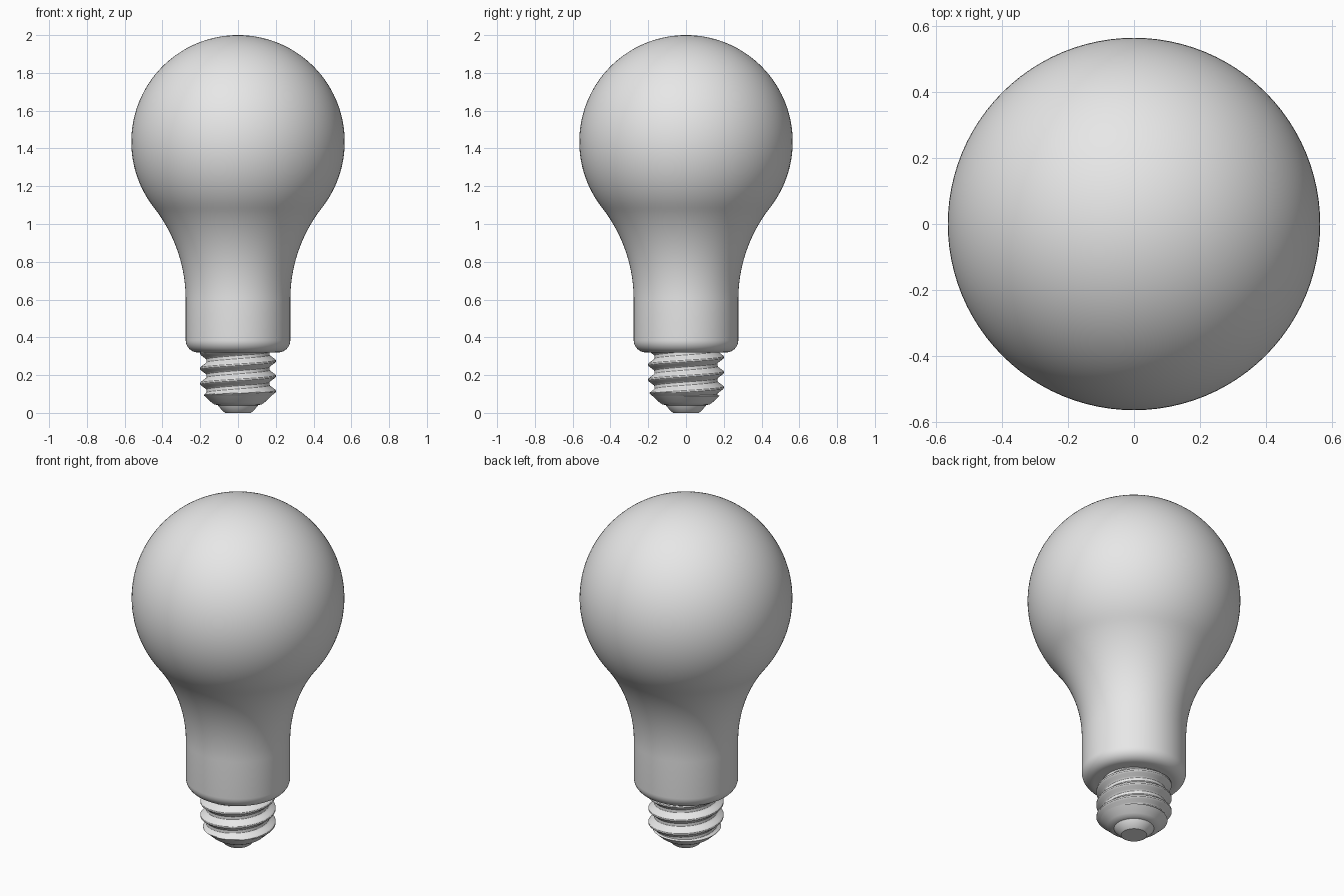
import bpy
import bmesh
from math import sin, cos, pi, tau, floor, hypot, atan2, radians

cube = bpy.data.objects.get("Cube")
if cube:
    bpy.data.objects.remove(cube, do_unlink=True)

grey = bpy.data.materials.new("plain grey")
grey.use_nodes = True
grey.diffuse_color = (0.8, 0.8, 0.8, 1)
grey.node_tree.nodes["Principled BSDF"].inputs["Base Color"].default_value = (0.8, 0.8, 0.8, 1)


def finish(bm, name, angle):
    """Turn a bmesh into a smooth object with sharp edges kept."""
    bmesh.ops.remove_doubles(bm, verts=bm.verts, dist=0.0001)
    bmesh.ops.recalc_face_normals(bm, faces=bm.faces)
    mesh = bpy.data.meshes.new(name)
    bm.to_mesh(mesh)
    bm.free()
    obj = bpy.data.objects.new(name, mesh)
    bpy.context.collection.objects.link(obj)
    mesh.materials.append(grey)
    bpy.ops.object.select_all(action="DESELECT")
    obj.select_set(True)
    bpy.context.view_layer.objects.active = obj
    bpy.ops.object.shade_smooth_by_angle(angle=radians(angle))
    return obj


def lathe(name, profile, angle=30, steps=96):
    """Spin a closed (radius, height) profile around z."""
    bm = bmesh.new()
    verts = [bm.verts.new((r, 0, z)) for r, z in profile]
    edges = [bm.edges.new(pair) for pair in zip(verts, verts[1:])]
    bmesh.ops.spin(bm, geom=verts + edges, cent=(0, 0, 0), axis=(0, 0, 1),
                   angle=tau, steps=steps)
    return finish(bm, name, angle)


def arc(cx, cz, radius, start, end, count):
    return [(cx + radius * cos(start + (end - start) * i / count),
             cz + radius * sin(start + (end - start) * i / count))
            for i in range(count + 1)]


# Glass globe flowing through a tangent concave arc into a straight neck
BALL_R, BALL_Z = 0.565, 1.435
NECK_R, NECK_Z, FLARE_R = 0.277, 0.6, 0.789
FILLET, COLLAR_Z = 0.065, 0.32
flare_x = NECK_R + FLARE_R
tangent = atan2(NECK_Z - BALL_Z, flare_x)
body = [(0, COLLAR_Z)]
body += arc(NECK_R - FILLET, COLLAR_Z + FILLET, FILLET, -pi / 2, 0, 10)
body += arc(flare_x, NECK_Z, FLARE_R, pi, tangent + pi, 24)
body += arc(0, BALL_Z, BALL_R, tangent, pi / 2, 48)[1:]
lathe("bulb_body", body)

# Screw thread: right-handed helical surface, trimmed flat at both ends
PITCH, CREST, ROOT = 0.08, 0.2, 0.168
BOTTOM, TOP, PHASE = 0.09, 0.325, 0.035
ROWS, COLUMNS = 20, 96


def thread_radius(z, turn):
    offset = (z - PHASE) / PITCH - turn
    away = abs(offset - floor(offset + 0.5))
    blend = min(max((away - 0.075) / 0.3, 0), 1)
    radius = CREST + (ROOT - CREST) * blend
    return min(radius, 0.178 + (z - BOTTOM) * 1.2)


bm = bmesh.new()
columns = []
for c in range(COLUMNS + 1):
    turn = c / COLUMNS
    column = []
    for row in range(-ROWS, 6 * ROWS):
        z = PHASE + PITCH * (turn + row / ROWS)
        z = min(max(z, BOTTOM), TOP)
        r = thread_radius(z, turn)
        column.append(bm.verts.new((r * cos(tau * turn), r * sin(tau * turn), z)))
    columns.append(column)
for a, b in zip(columns, columns[1:]):
    for i in range(len(a) - 1):
        if (a[i].co - a[i + 1].co).length + (b[i].co - b[i + 1].co).length > 0.0001:
            bm.faces.new((a[i], b[i], b[i + 1], a[i + 1]))
finish(bm, "screw_thread", 25)

# Tapered foot under the thread and the small contact at the very bottom
lathe("base_taper", [(0, 0.1), (0.16, 0.1), (0.178, 0.09), (0.14, 0.055),
                     (0.125, 0.045), (0.105, 0.04), (0, 0.04)])
lathe("bottom_contact", [(0, 0.045), (0.108, 0.045), (0.105, 0.036),
                         (0.075, 0.005), (0.068, 0), (0, 0)])
